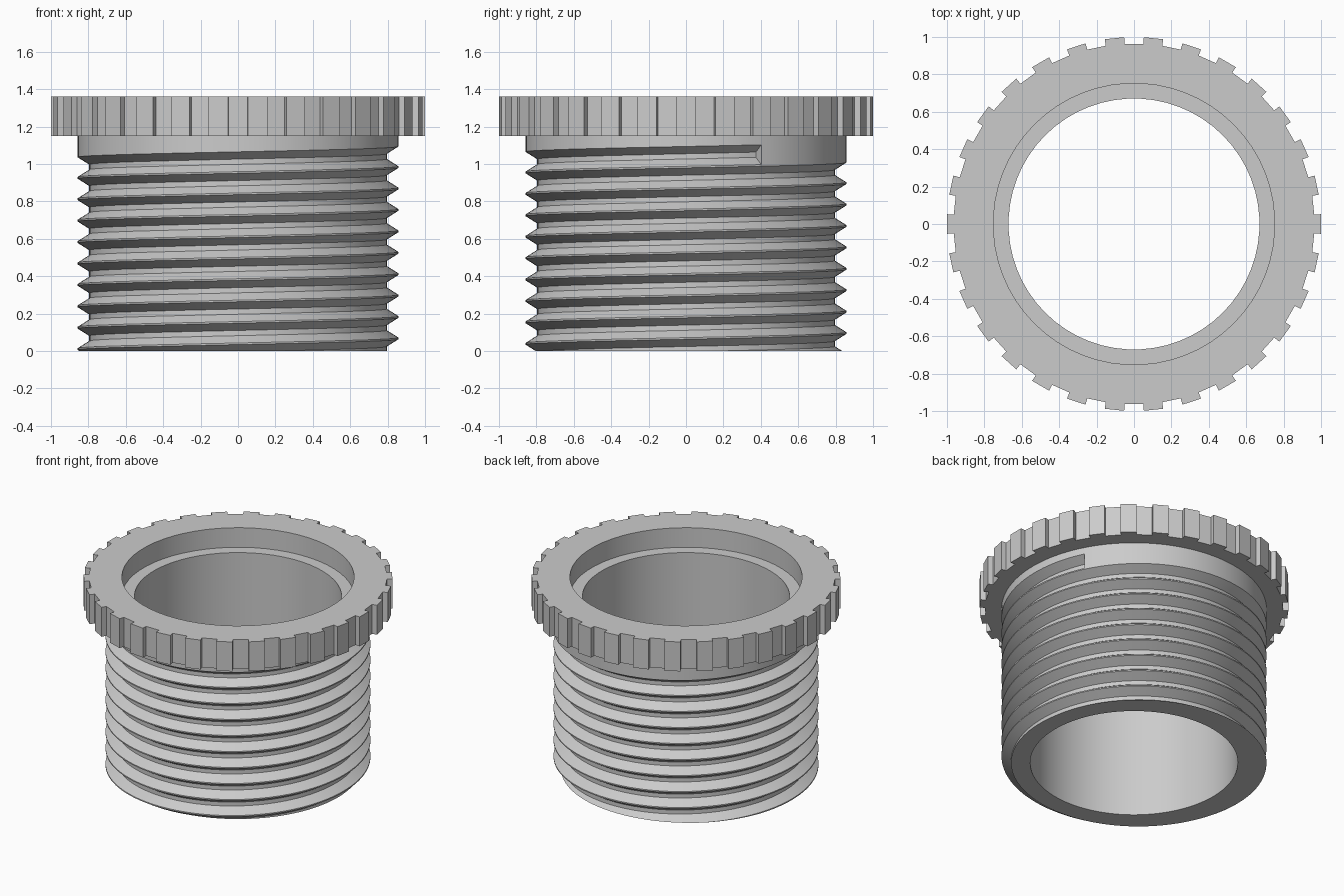
import bpy
import bmesh
from math import sin, cos, radians, tau
from mathutils import Vector

cube = bpy.data.objects.get("Cube")
if cube:
    bpy.data.objects.remove(cube, do_unlink=True)

grey = bpy.data.materials.new("plain grey")
grey.use_nodes = True
grey.diffuse_color = (0.6, 0.6, 0.6, 1)
grey.node_tree.nodes["Principled BSDF"].inputs["Base Color"].default_value = (0.6, 0.6, 0.6, 1)

# Main sizes
STEPS = 120
TEETH = 30
BORE = 0.672
COUNTERBORE = 0.752
MAJOR, ROOT = 0.858, 0.796
LEDGE_Z, FLANGE_Z, TOP_Z = 1.22, 1.15, 1.36
PITCH = 0.1145
THREAD_END = radians(28)
END_Z = 1.05


def polar(r, a, z):
    return Vector((r * cos(a), r * sin(a), z))


def loft(bm, rows):
    """Skin a list of equal-length point rows with quads."""
    grid = [[bm.verts.new(p) for p in row] for row in rows]
    faces = []
    for low, high in zip(grid, grid[1:]):
        for k in range(len(low) - 1):
            faces.append(bm.faces.new((low[k], low[k + 1], high[k + 1], high[k])))
    return faces


def finish(bm, name):
    bmesh.ops.remove_doubles(bm, verts=bm.verts, dist=0.0001)
    bmesh.ops.recalc_face_normals(bm, faces=bm.faces)
    mesh = bpy.data.meshes.new(name)
    bm.to_mesh(mesh)
    bm.free()
    mesh.materials.append(grey)
    obj = bpy.data.objects.new(name, mesh)
    bpy.context.collection.objects.link(obj)
    bpy.ops.object.select_all(action="DESELECT")
    obj.select_set(True)
    bpy.context.view_layer.objects.active = obj
    bpy.ops.object.shade_smooth_by_angle(angle=radians(25))
    return obj


# Threaded sleeve: one helical groove running out below the base
bm = bmesh.new()


def thread_row(i, last_turn):
    a = THREAD_END + tau * i / STEPS
    c = END_Z + PITCH * i / STEPS
    row = [polar(MAJOR, a, c - 0.053), polar(ROOT, a, c - 0.014),
           polar(ROOT, a, c + 0.014), polar(MAJOR, a, c + 0.053)]
    # The final turn runs up into the plain collar under the flange
    row.append(polar(MAJOR, a, FLANGE_Z if last_turn else c + PITCH - 0.053))
    return row


loft(bm, [thread_row(i, False) for i in range(-11 * STEPS, -STEPS + 1)])
loft(bm, [thread_row(i, True) for i in range(-STEPS, 1)])

# Flat wall that stops the groove
bm.faces.new([bm.verts.new(p) for p in thread_row(0, True)[:4]])

# Bore wall
angles = [THREAD_END + tau * k / STEPS for k in range(STEPS + 1)]
loft(bm, [[polar(BORE, a, z) for a in angles] for z in (-0.1, LEDGE_Z)])
bmesh.ops.remove_doubles(bm, verts=bm.verts, dist=0.0001)

# Trim level at the base and close the bottom ring
cut = bmesh.ops.bisect_plane(bm, geom=bm.verts[:] + bm.edges[:] + bm.faces[:],
                             plane_co=(0, 0, 0), plane_no=(0, 0, 1), clear_inner=True)
rim = [e for e in cut["geom_cut"] if isinstance(e, bmesh.types.BMEdge)]
bmesh.ops.triangle_fill(bm, edges=rim, use_beauty=True, normal=(0, 0, -1))
finish(bm, "threaded_sleeve")

# Flange ring with counterbore
bm = bmesh.new()
NOTCH = 0.965
section = [(MAJOR - 0.004, FLANGE_Z), (NOTCH, FLANGE_Z), (NOTCH, TOP_Z),
           (COUNTERBORE, TOP_Z), (COUNTERBORE, LEDGE_Z), (BORE - 0.001, LEDGE_Z)]
half = tau / (2 * TEETH)
flange_angles = [half * (k - 0.5) for k in range(2 * TEETH + 1)]
faces = loft(bm, [[polar(r, a, z) for a in flange_angles] for r, z in section])

# Grip teeth: every second rim face pushed outwards
rim_faces = faces[2 * TEETH:4 * TEETH]
bmesh.ops.remove_doubles(bm, verts=bm.verts, dist=0.0001)
bmesh.ops.recalc_face_normals(bm, faces=bm.faces)
teeth = bmesh.ops.extrude_discrete_faces(bm, faces=rim_faces[::2])["faces"]
for v in {v for f in teeth for v in f.verts}:
    v.co.x /= NOTCH
    v.co.y /= NOTCH
finish(bm, "toothed_flange")
